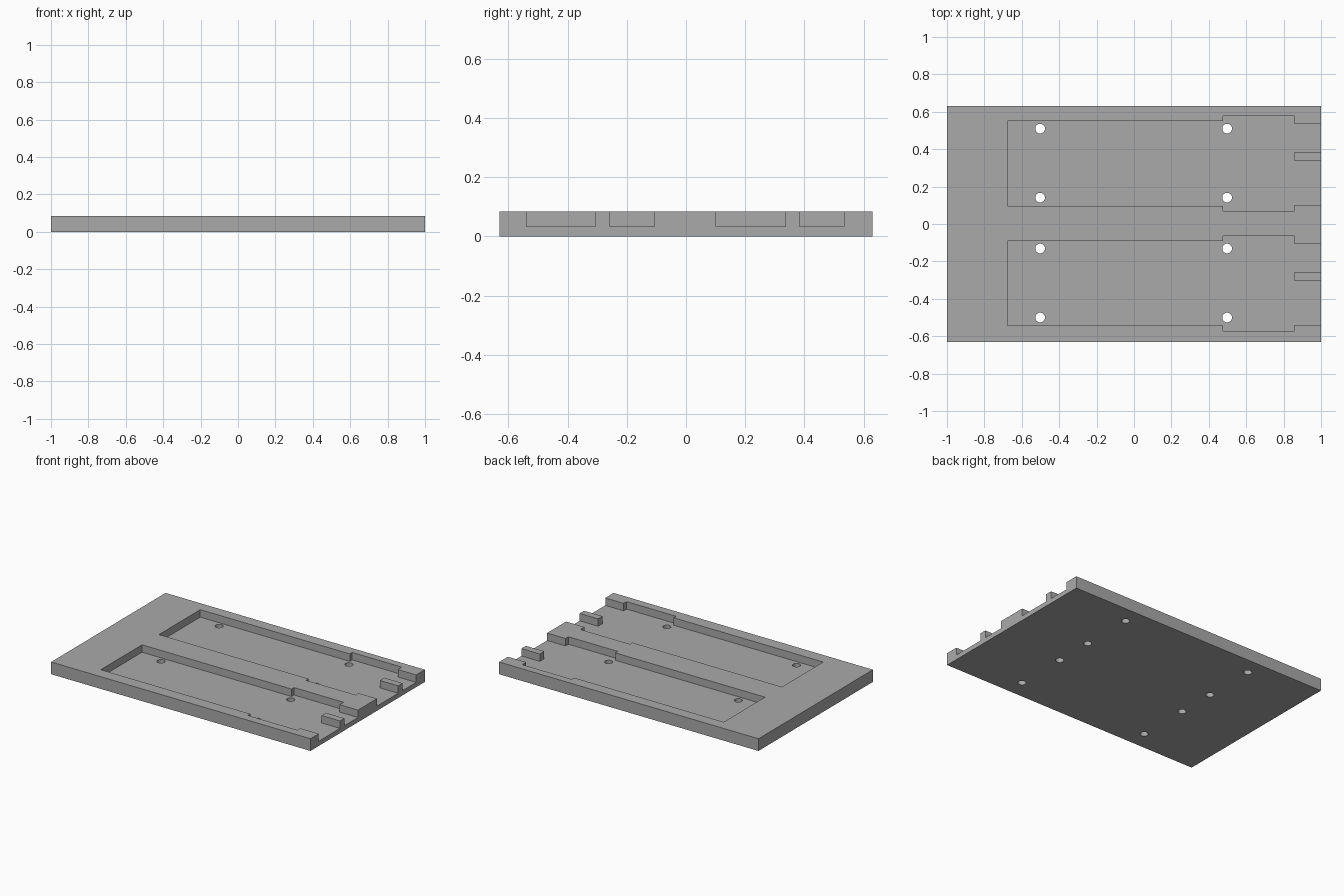
import bpy, bmesh

if "Cube" in bpy.data.objects:
    bpy.data.objects.remove(bpy.data.objects["Cube"], do_unlink=True)

HALF_WIDTH, HEIGHT, FLOOR = 0.63, 0.085, 0.033

grey = bpy.data.materials.new("plain grey")
grey.use_nodes = True
grey.diffuse_color = (0.4, 0.4, 0.4, 1)
grey.node_tree.nodes["Principled BSDF"].inputs["Base Color"].default_value = (0.4, 0.4, 0.4, 1)


def prism(name, outline, z0, z1):
    """Extrude a counter-clockwise outline from z0 up to z1."""
    bm = bmesh.new()
    face = bm.faces.new([bm.verts.new((x, y, z0)) for x, y in outline])
    top = bmesh.ops.extrude_face_region(bm, geom=[face])
    verts = [v for v in top["geom"] if isinstance(v, bmesh.types.BMVert)]
    bmesh.ops.translate(bm, verts=verts, vec=(0, 0, z1 - z0))
    bmesh.ops.recalc_face_normals(bm, faces=bm.faces)
    mesh = bpy.data.meshes.new(name)
    bm.to_mesh(mesh)
    bm.free()
    mesh.materials.append(grey)
    obj = bpy.data.objects.new(name, mesh)
    bpy.context.collection.objects.link(obj)
    return obj


def cut(target, cutter):
    cutter.hide_render = True
    mod = target.modifiers.new("cut", "BOOLEAN")
    mod.operation = "DIFFERENCE"
    mod.solver = "EXACT"
    mod.object = cutter
    bpy.context.view_layer.objects.active = target
    bpy.ops.object.modifier_apply(modifier=mod.name)
    bpy.data.objects.remove(cutter, do_unlink=True)


# Base plate
plate = prism("tray_plate", [(-1, -HALF_WIDTH), (1, -HALF_WIDTH),
                             (1, HALF_WIDTH), (-1, HALF_WIDTH)], 0, HEIGHT)

# Pocket outline: long bay, wider bay, then an open mouth split by a rib
POCKET = [(-0.677, 0.097), (0.476, 0.097), (0.476, 0.07), (0.858, 0.07),
          (0.858, 0.102), (1.1, 0.102), (1.1, 0.336), (0.858, 0.336),
          (0.858, 0.384), (1.1, 0.384), (1.1, 0.534), (0.858, 0.534),
          (0.858, 0.578), (0.476, 0.578), (0.476, 0.551), (-0.677, 0.551)]

for shift in (0, -0.641):
    cut(plate, prism("pocket_cutter", [(x, y + shift) for x, y in POCKET], FLOOR, 0.2))
    # Screw holes through the pocket floor
    for x in (-0.502, 0.498):
        for y in (0.141, 0.51):
            bpy.ops.mesh.primitive_cylinder_add(vertices=32, radius=0.026, depth=0.4,
                                                location=(x, y + shift, 0))
            hole = bpy.context.object
            hole.data.materials.append(grey)
            cut(plate, hole)
